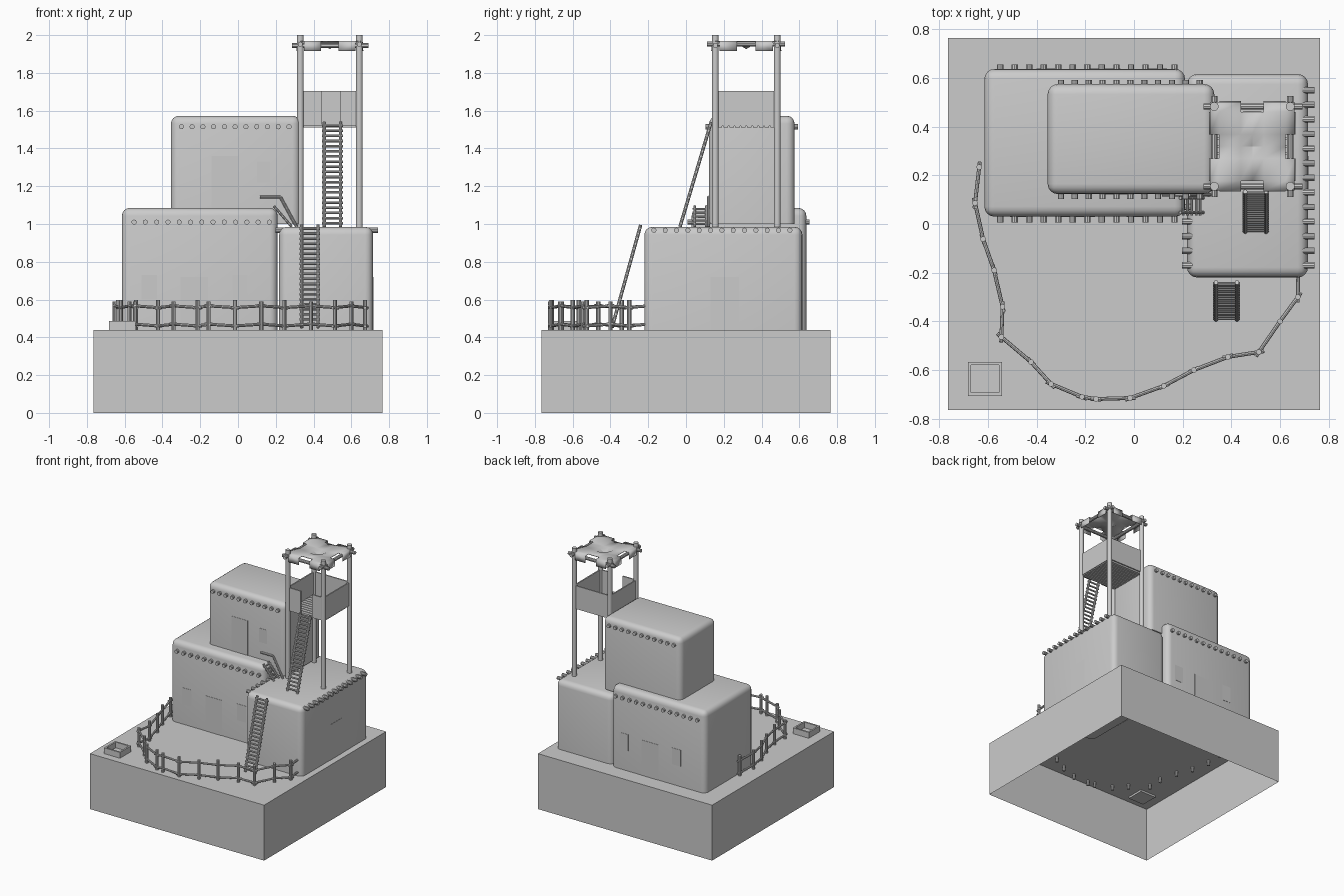
import bpy, bmesh
from mathutils import Vector, Matrix

if "Cube" in bpy.data.objects:
    bpy.data.objects.remove(bpy.data.objects["Cube"])


def rod(bm, p, q, r, sides=10):
    p, q = Vector(p), Vector(q)
    d = q - p
    m = Matrix.Translation((p + q) / 2) @ d.to_track_quat('Z', 'Y').to_matrix().to_4x4()
    bmesh.ops.create_cone(bm, cap_ends=True, segments=sides, radius1=r, radius2=r,
                          depth=d.length, matrix=m)


def box(bm, lo, hi):
    lo, hi = Vector(lo), Vector(hi)
    m = Matrix.Translation((lo + hi) / 2) @ Matrix.Diagonal((*(hi - lo), 1))
    return bmesh.ops.create_cube(bm, size=1, matrix=m)['verts']


def finish(name, bm):
    bmesh.ops.recalc_face_normals(bm, faces=bm.faces)
    me = bpy.data.meshes.new(name)
    bm.to_mesh(me)
    bm.free()
    ob = bpy.data.objects.new(name, me)
    bpy.context.collection.objects.link(ob)
    return ob


def house(name, lo, hi, r=0.042):
    bm = bmesh.new()
    box(bm, lo, hi)
    edges = [e for e in bm.edges if max(v.co.z for v in e.verts) > lo[2] + 0.01]
    bmesh.ops.bevel(bm, geom=edges, offset=r, segments=4, profile=0.5, affect='EDGES')
    finish(name, bm)


def ladder(name, bottom, top, side, half, count, r=0.009):
    bm = bmesh.new()
    b, t, s = Vector(bottom), Vector(top), Vector(side)
    for k in (-1, 1):
        rod(bm, b + s * half * k, t + s * half * k, r)
    for i in range(count):
        c = b.lerp(t, (i + 0.7) / (count + 0.4))
        rod(bm, c - s * (half + 0.012), c + s * (half + 0.012), r * 0.75, 8)
    finish(name, bm)


# ground block, open underneath
bm = bmesh.new()
box(bm, (-0.765, -0.765, 0), (0.765, 0.765, 0.44))
bmesh.ops.delete(bm, geom=[f for f in bm.faces if f.calc_center_median().z < 0.01],
                 context='FACES')
finish("ground_block", bm)

# adobe houses
house("left_house", (-0.615, 0.03, 0.435), (0.21, 0.637, 1.085))
house("upper_house", (-0.355, 0.123, 1.0), (0.33, 0.575, 1.573))
house("right_house", (0.218, -0.22, 0.43), (0.715, 0.616, 0.985))

# roof beam ends poking through the walls
bm = bmesh.new()
for i in range(13):
    x = -0.55 + i * 0.0597
    rod(bm, (x, 0.007, 1.01), (x, 0.655, 1.01), 0.0135)
    y = -0.17 + i * 0.06
    rod(bm, (0.198, y, 0.967), (0.742, y, 0.967), 0.0135)
for i in range(11):
    x = -0.30 + i * 0.057
    rod(bm, (x, 0.103, 1.515), (x, 0.592, 1.515), 0.0135)
finish("roof_beams", bm)

# doors and windows
bm = bmesh.new()
e = 0.002
for x0, x1, z0, z1 in ((-0.305, -0.16, 0.44, 0.72), (-0.51, -0.43, 0.6, 0.73),
                       (-0.03, 0.05, 0.6, 0.73)):
    box(bm, (x0, 0.03 - e, z0), (x1, 0.04, z1))
for x0, x1, z0, z1 in ((-0.205, -0.055, 0.44, 0.72), (-0.4, -0.325, 0.6, 0.73),
                       (0.06, 0.135, 0.6, 0.73)):
    box(bm, (x0, 0.62, z0), (x1, 0.637 + e, z1))
for x0, x1, z0, z1 in ((-0.14, 0.0, 1.08, 1.36), (0.1, 0.17, 1.22, 1.33)):
    box(bm, (x0, 0.123 - e, z0), (x1, 0.14, z1))
box(bm, (0.7, 0.13, 0.44), (0.715 + e, 0.28, 0.72))
finish("doors_and_windows", bm)

# ladders
ladder("ground_ladder", (0.38, -0.392, 0.45), (0.38, -0.24, 0.995), (1, 0, 0), 0.043, 20)
ladder("tower_ladder", (0.5, -0.032, 0.985), (0.5, 0.133, 1.54), (1, 0, 0), 0.043, 20)
ladder("small_ladder", (0.285, 0.077, 0.985), (0.19, 0.077, 1.095), (0, 1, 0), 0.03, 5, 0.007)

# handrail beside the small ladder
bm = bmesh.new()
rail = [(0.116, 0.12, 1.142), (0.225, 0.12, 1.142), (0.31, 0.12, 0.985)]
for p, q in zip(rail, rail[1:]):
    rod(bm, p, q, 0.008)
finish("handrail", bm)

# watchtower frame
X0, X1, Y0, Y1 = 0.33, 0.642, 0.155, 0.483
bm = bmesh.new()
for x in (X0, X1):
    for y in (Y0, Y1):
        rod(bm, (x, y, 0.975), (x, y, 2.0), 0.018, 14)
    rod(bm, (x, 0.11, 1.952), (x, 0.525, 1.952), 0.013)
for y in (Y0, Y1):
    rod(bm, (0.285, y, 1.945), (0.692, y, 1.945), 0.013)
finish("tower_frame", bm)

# watchtower floor planks
bm = bmesh.new()
for i in range(10):
    y = Y0 + 0.012 + i * 0.0312
    box(bm, (X0, y, 1.512), (X1, y + 0.024, 1.526))
finish("tower_floor", bm)

# watchtower parapet with a ladder gap at the front
bm = bmesh.new()
t, za, zb = 0.005, 1.52, 1.703
for x in (X0, X1):
    box(bm, (x - t, Y0, za), (x + t, Y1, zb))
box(bm, (X0, Y1 - t, za), (X1, Y1 + t, zb))
box(bm, (X0, Y0 - t, za), (0.445, Y0 + t, zb))
box(bm, (0.543, Y0 - t, za), (X1, Y0 + t, zb))
finish("tower_parapet", bm)

# sagging cloth canopy with notches and hanging flaps
bm = bmesh.new()
line = [-1.02, -1, -0.78, -0.27, 0, 0.27, 0.78, 1, 1.02]
cx, cy = (X0 + X1) / 2, (Y0 + Y1) / 2
grid = {}
for i, u in enumerate(line):
    for j, v in enumerate(line):
        z = 1.915 if i in (0, 8) or j in (0, 8) else 1.97
        if max(abs(u), abs(v)) < 0.5:
            z = 1.93 if u == v == 0 else 1.96
        grid[i, j] = bm.verts.new((cx + u * 0.174, cy + v * 0.182, z))
for i in range(8):
    for j in range(8):
        rings = (min(i, 7 - i), min(j, 7 - j))
        if min(rings) == 0 and max(rings) != 2:
            continue
        if min(rings) == 1 and max(rings) == 3:
            continue
        bm.faces.new((grid[i, j], grid[i + 1, j], grid[i + 1, j + 1], grid[i, j + 1]))
bmesh.ops.delete(bm, geom=[v for v in bm.verts if not v.link_faces], context='VERTS')
canopy = finish("tower_canopy", bm)
canopy.modifiers.new("thickness", 'SOLIDIFY').thickness = 0.004

# rail fence around the yard
path = [(-.636, .234), (-.653, .086), (-.62, -.062), (-.575, -.19), (-.54, -.34),
        (-.545, -.464), (-.423, -.567), (-.341, -.657), (-.214, -.71), (-.156, -.719),
        (-.016, -.715), (.123, -.665), (.246, -.6), (.386, -.546), (.513, -.526),
        (.6, -.4), (.673, -.3), (.675, -.21)]
bm = bmesh.new()
for i, (x, y) in enumerate(path[:-1]):
    rod(bm, (x, y, 0.4), (x, y, 0.598 - 0.008 * (i % 2)), 0.0115)
    a, b = Vector((x, y, 0)), Vector((*path[i + 1], 0))
    d = (b - a).normalized() * 0.022
    tilt = 0.006 if i % 2 else -0.006
    for z in (0.465, 0.562):
        rod(bm, a - d + Vector((0, 0, z + tilt)), b + d + Vector((0, 0, z - tilt)), 0.008, 8)
finish("fence", bm)

# sunken hatch in the yard corner
bm = bmesh.new()
box(bm, (-0.682, -0.706, 0.425), (-0.542, -0.566, 0.486))
top = [f for f in bm.faces if f.calc_center_median().z > 0.48]
bmesh.ops.inset_region(bm, faces=top, thickness=0.018)
well = bmesh.ops.extrude_face_region(bm, geom=top)['geom']
bmesh.ops.delete(bm, geom=top, context='FACES_ONLY')
verts = [v for v in well if isinstance(v, bmesh.types.BMVert)]
bmesh.ops.translate(bm, verts=verts, vec=(0, 0, -0.045))
finish("hatch", bm)

# smooth shading with crisp edges
for ob in bpy.context.scene.objects:
    ob.select_set(True)
    bpy.context.view_layer.objects.active = ob
bpy.ops.object.shade_smooth_by_angle()
